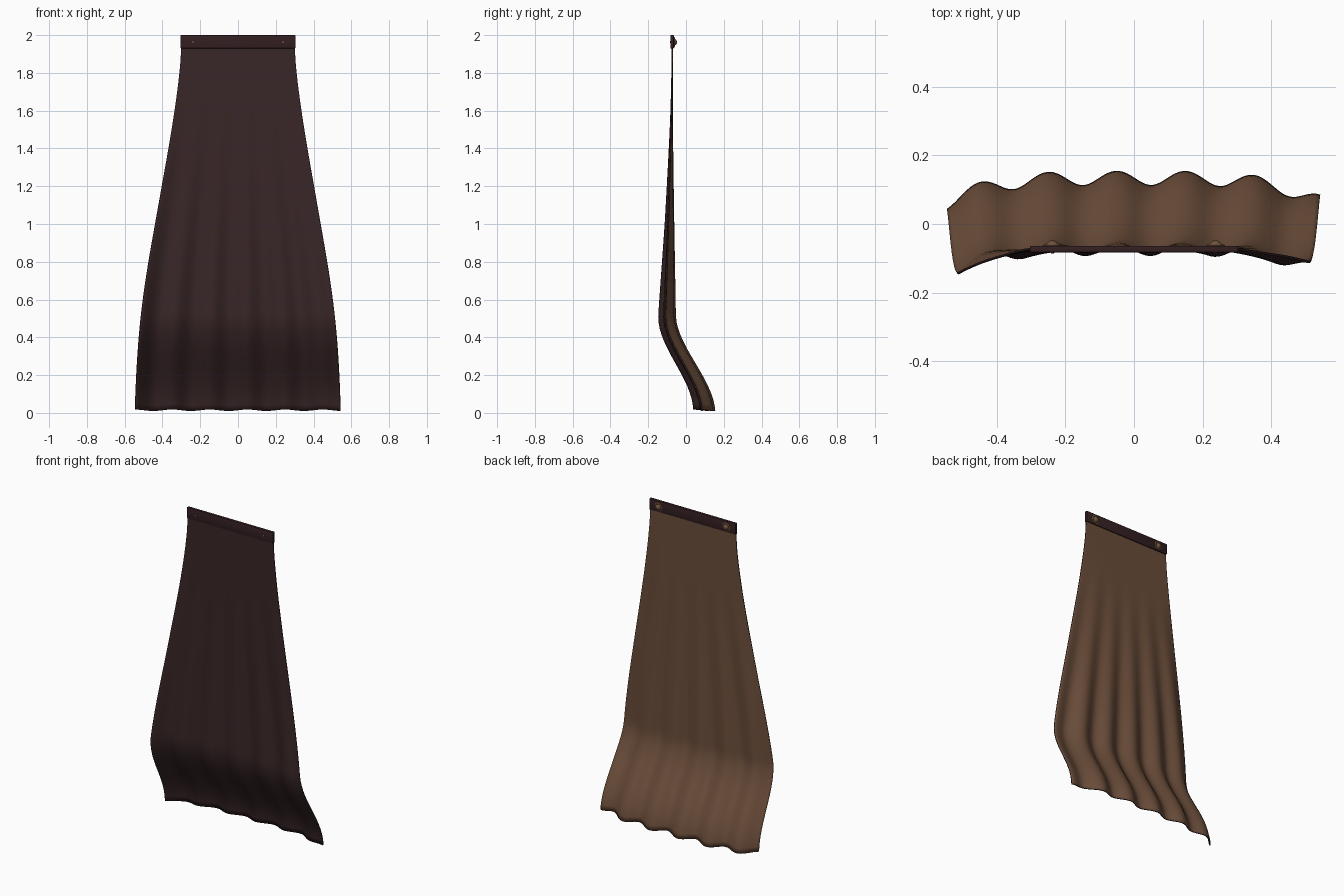
import bpy, bmesh, math
from mathutils import Matrix

if "Cube" in bpy.data.objects:
    bpy.data.objects.remove(bpy.data.objects["Cube"])


def material(name, rgb):
    m = bpy.data.materials.new(name)
    m.diffuse_color = (*rgb, 1)
    m.use_nodes = True
    m.node_tree.nodes["Principled BSDF"].inputs["Base Color"].default_value = m.diffuse_color
    return m


MAROON = material("dark maroon cloth", (0.040, 0.019, 0.020))
LINING = material("brown lining", (0.145, 0.074, 0.042))
BAND = material("dark band", (0.034, 0.014, 0.016))
BRASS = material("aged bronze", (0.16, 0.085, 0.045))


def add_object(name, bm, mats, angle=40):
    me = bpy.data.meshes.new(name)
    bm.to_mesh(me)
    bm.free()
    ob = bpy.data.objects.new(name, me)
    bpy.context.collection.objects.link(ob)
    for m in mats:
        me.materials.append(m)
    bpy.ops.object.select_all(action='DESELECT')
    ob.select_set(True)
    bpy.context.view_layer.objects.active = ob
    bpy.ops.object.shade_smooth_by_angle(angle=math.radians(angle))
    return ob


def lerp_table(table, z):
    for (z0, a), (z1, b) in zip(table, table[1:]):
        if z <= z1:
            t = max(0, (z - z0) / (z1 - z0))
            return a + (b - a) * t
    return table[-1][1]


def smooth(t):
    t = min(1, max(0, t))
    return t * t * (3 - 2 * t)


# Half width, fold depth and edge wrap against height
WIDTH = [(0, .543), (.2, .536), (.4, .523), (.6, .502), (.8, .472), (1, .437),
         (1.2, .402), (1.4, .367), (1.6, .335), (1.8, .309), (1.9, .301), (2, .3)]
FOLD = [(0, .021), (.5, .017), (1, .008), (1.3, .0035), (1.6, 0), (2, 0)]
WRAP = [(0, .07), (.5, .055), (1, .028), (1.5, .008), (1.8, 0), (2, 0)]


def soft(table, z):
    # average nearby samples so the profile is smooth
    return sum(lerp_table(table, min(2, max(0, z + d))) for d in (-.08, -.04, 0, .04, .08)) / 5


# Cape cloth: flared sheet with folds and a backward sweep at the hem
ROWS, COLS = 64, 96
bm = bmesh.new()
grid = []
for i in range(ROWS + 1):
    z = 1.99 + (0.014 - 1.99) * i / ROWS
    row = []
    for j in range(COLS + 1):
        u = -1 + 2 * j / COLS
        wave = math.cos(2 * math.pi * (u * .543 + .05) / .2)
        y = -.077 + .205 * smooth((.52 - z) / .52)
        y += soft(FOLD, z) * wave - soft(WRAP, z) * u ** 4
        hem = .004 * wave * max(0, 1 - z / .3)
        row.append(bm.verts.new((u * soft(WIDTH, z), y, z - hem)))
    grid.append(row)
for i in range(ROWS):
    for j in range(COLS):
        bm.faces.new((grid[i][j], grid[i + 1][j], grid[i + 1][j + 1], grid[i][j + 1]))
cape = add_object("cape_cloth", bm, [MAROON, LINING], 60)
sol = cape.modifiers.new("thickness", 'SOLIDIFY')
sol.thickness = .007
sol.offset = -1
sol.material_offset = 1
sol.material_offset_rim = 0

# Shoulder band along the top
bm = bmesh.new()
bmesh.ops.create_cube(bm, size=1, matrix=Matrix.Translation((0, -.0735, 1.965))
                      @ Matrix.Diagonal((.608, .019, .07, 1)))
bmesh.ops.bevel(bm, geom=bm.edges[:], offset=.003, segments=2, affect='EDGES', profile=.5)
add_object("shoulder_band", bm, [BAND])


def stud(name, x, y, profile):
    # revolve (radius, depth) rings around the y axis
    n = 20
    bm = bmesh.new()
    rings = [[bm.verts.new((x + r * math.cos(2 * math.pi * k / n), y + d,
                            1.963 + r * math.sin(2 * math.pi * k / n)))
              for k in range(n)] for r, d in profile]
    for a, b in zip(rings, rings[1:]):
        for k in range(n):
            bm.faces.new((a[k], a[(k + 1) % n], b[(k + 1) % n], b[k]))
    bm.faces.new(rings[0])
    bm.faces.new(rings[-1])
    bmesh.ops.recalc_face_normals(bm, faces=bm.faces[:])
    return add_object(name, bm, [BRASS])


# Clasps on the inside, each with a small pin showing on the front
for side, x in (("left", -.238), ("right", .238)):
    stud(side + "_clasp", x, -.066,
         [(.028, 0), (.028, .004), (.022, .007), (.018, .006), (.016, .010), (.010, .016), (.003, .018)])
    stud(side + "_clasp_pin", x, -.082, [(.006, 0), (.006, -.002), (.003, -.004)])
